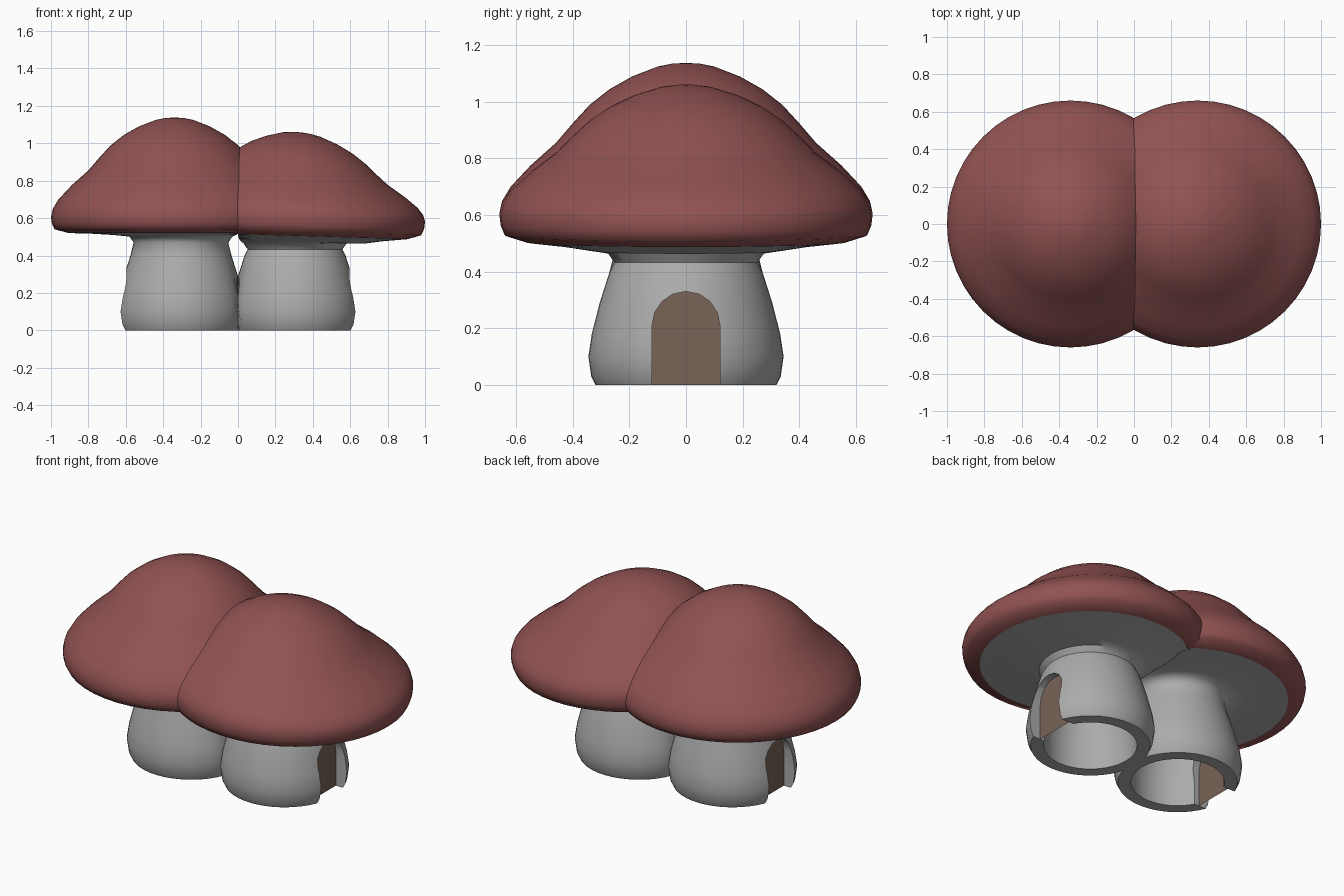
import bpy, bmesh, math

if "Cube" in bpy.data.objects:
    bpy.data.objects.remove(bpy.data.objects["Cube"])

SEGS = 48
STEM_X, CAP_X = 0.305, 0.34
DOOR_X = 0.555


def material(name, rgb):
    m = bpy.data.materials.new(name)
    m.diffuse_color = (*rgb, 1)
    m.use_nodes = True
    m.node_tree.nodes["Principled BSDF"].inputs["Base Color"].default_value = m.diffuse_color
    return m


RED = material("cap_red", (0.285, 0.085, 0.085))
BROWN = material("door_brown", (0.19, 0.125, 0.095))
GREY = material("stem_grey", (0.41, 0.41, 0.41))


def finish(name, bm, mat=None):
    bmesh.ops.recalc_face_normals(bm, faces=bm.faces)
    me = bpy.data.meshes.new(name)
    bm.to_mesh(me)
    bm.free()
    ob = bpy.data.objects.new(name, me)
    bpy.context.collection.objects.link(ob)
    if mat:
        me.materials.append(mat)
    return ob


def select(ob):
    bpy.ops.object.select_all(action='DESELECT')
    ob.select_set(True)
    bpy.context.view_layer.objects.active = ob


def smooth(ob, angle):
    select(ob)
    bpy.ops.object.shade_smooth_by_angle(angle=math.radians(angle))


def lathe(profile, closed=False):
    """Loft circles given as (radius, z, centre x)."""
    bm = bmesh.new()
    rings = []
    for r, z, cx in profile:
        if r == 0:
            rings.append([bm.verts.new((cx, 0, z))] * SEGS)
        else:
            rings.append([bm.verts.new((cx + r * math.cos(2 * math.pi * i / SEGS),
                                        r * math.sin(2 * math.pi * i / SEGS), z))
                          for i in range(SEGS)])
    pairs = list(zip(rings, rings[1:]))
    if closed:
        pairs.append((rings[-1], rings[0]))
    for a, b in pairs:
        for i in range(SEGS):
            j = (i + 1) % SEGS
            bm.faces.new(dict.fromkeys([a[i], a[j], b[j], b[i]]))
    return bm


def arch_outline(bottom=0.0):
    pts = [(-0.12, bottom), (-0.12, 0.21)]
    pts += [(-0.12 * math.cos(math.pi * i / 8), 0.21 + 0.12 * math.sin(math.pi * i / 8))
            for i in range(1, 8)]
    return pts + [(0.12, 0.21), (0.12, bottom)]


def lean(bm, low):
    """Tilt the lower cap outward, more strongly towards its crown."""
    for v in bm.verts:
        if v.co.z > low:
            k = max(0, (v.co.z - 0.5) / 0.4) ** 2
            v.co.z -= (v.co.x - CAP_X) * (0.03 + 0.09 * min(k, 1))


CAP = [(0, 1.138), (0.05, 1.135), (0.1, 1.125), (0.19, 1.09), (0.27, 1.045), (0.34, 0.99),
       (0.40, 0.925), (0.46, 0.855), (0.55, 0.775), (0.62, 0.70), (0.65, 0.65),
       (0.66, 0.605), (0.655, 0.57), (0.64, 0.54), (0.565, 0.52)]
STEM = [(0.27, 0.40), (0.305, 0.29), (0.333, 0.18), (0.345, 0.10), (0.335, 0.03), (0.32, 0)]


def mushroom(tag, side, top, squash, drop, leaning):
    cx, sx = side * CAP_X, side * STEM_X

    # Cap, running slightly past the middle into its neighbour
    cap = lathe([(r, 0.605 + (z - 0.605) * squash if z > 0.605 else
                  z - drop * (0.605 - z) / 0.085, cx) for r, z in CAP])
    if leaning:
        lean(cap, 0)
    bmesh.ops.bisect_plane(cap, geom=cap.verts[:] + cap.edges[:] + cap.faces[:],
                           plane_co=(-0.02 * side, 0, 0), plane_no=(side, 0, 0),
                           clear_inner=True)
    smooth(finish(tag + "_cap", cap, RED), 60)

    # Underside flowing into the hollow stem, flattened where it meets its neighbour
    rim = 0.52 - drop
    prof = [(0.565, rim, cx), (0.44, (rim + top) / 2 + 0.004, cx), (0.33, top + 0.005, cx),
            (0.275, top - 0.004, sx), (0.253, top - 0.035, sx)]
    prof += [(r, z, sx) for r, z in STEM]
    prof += [(0.25, 0, sx), (0.25, 0.12, sx), (0.23, 0.30, sx), (0.20, rim + 0.01, sx),
             (0.555, rim + 0.01, cx)]
    bm = lathe(prof, closed=True)
    if leaning:
        lean(bm, top + 0.001)
    for v in bm.verts:
        if v.co.x * side < 0:
            v.co.x = 0
    stem = finish(tag + "_stem", bm, GREY)

    # Arched doorway cut through the wall
    bm = bmesh.new()
    near, far = [[bm.verts.new((side * x, y, z)) for y, z in arch_outline(-0.05)]
                 for x in (0.45, 0.85)]
    bm.faces.new(near)
    bm.faces.new(far[::-1])
    for i in range(len(near)):
        bm.faces.new([near[i - 1], near[i], far[i], far[i - 1]])
    cutter = finish("doorway_cutter", bm)
    cutter.hide_render = True
    select(stem)
    mod = stem.modifiers.new("doorway", 'BOOLEAN')
    mod.operation = 'DIFFERENCE'
    mod.solver = 'EXACT'
    mod.object = cutter
    bpy.ops.object.modifier_apply(modifier=mod.name)
    bpy.data.objects.remove(cutter)
    smooth(stem, 50)

    # Door panel set back in the doorway
    bm = bmesh.new()
    bm.faces.new([bm.verts.new((side * DOOR_X, y, z)) for y, z in arch_outline()])
    door = finish(tag + "_door", bm, BROWN)
    if door.data.polygons[0].normal.x * side < 0:
        door.data.flip_normals()


mushroom("left", -1, 0.505, 1.0, 0.0, False)
mushroom("right", 1, 0.468, 0.85, 0.016, True)
